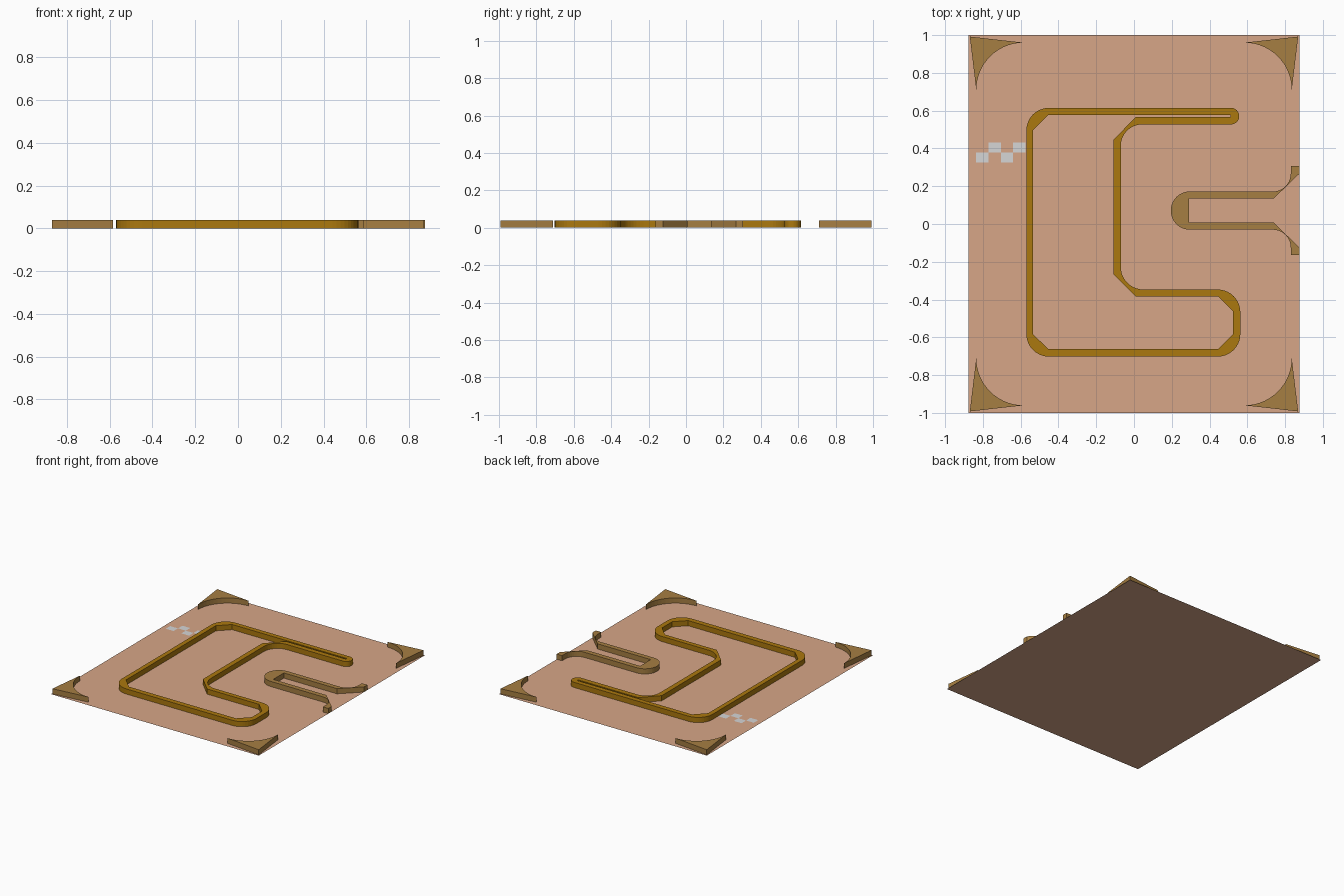
import bpy, bmesh, math
from mathutils import Vector

if "Cube" in bpy.data.objects:
    bpy.data.objects.remove(bpy.data.objects["Cube"])

WALL_H = 0.04


def material(name, rgb):
    lin = [(c / 255 / 12.92) if c < 11 else ((c / 255 + 0.055) / 1.055) ** 2.4 for c in rgb]
    m = bpy.data.materials.new(name)
    m.diffuse_color = (*lin, 1)
    m.use_nodes = True
    m.node_tree.nodes["Principled BSDF"].inputs["Base Color"].default_value = m.diffuse_color
    return m


SAND = material("sand", (215, 166, 135))
GOLD = material("golden wall", (171, 120, 14))
BROWN = material("brown wall", (166, 126, 66))
PALE = material("pale marking", (214, 214, 214))


def fillet(points, steps=10):
    """Outline from (x, y) or (x, y, radius) corners."""
    out, n = [], len(points)
    for i, p in enumerate(points):
        c = Vector(p[:2])
        r = p[2] if len(p) > 2 else 0
        if r == 0:
            out.append(c)
            continue
        a = (Vector(points[i - 1][:2]) - c).normalized()
        b = (Vector(points[(i + 1) % n][:2]) - c).normalized()
        half = a.angle(b) / 2
        centre = c + (a + b).normalized() * (r / math.sin(half))
        t = r / math.tan(half)
        v0, v1 = c + a * t - centre, c + b * t - centre
        sweep = v0.angle(v1)
        for k in range(steps + 1):
            f = k / steps
            out.append(centre + (v0 * math.sin((1 - f) * sweep) + v1 * math.sin(f * sweep)) / math.sin(sweep))
    return out


def extruded(name, loops, mat, z0=0.0005, z1=WALL_H):
    """Solid from outlines; a second outline becomes a hole."""
    cu = bpy.data.curves.new(name + "_outline", 'CURVE')
    cu.dimensions, cu.fill_mode, cu.extrude = '2D', 'BOTH', (z1 - z0) / 2
    for loop in loops:
        s = cu.splines.new('POLY')
        s.points.add(len(loop) - 1)
        for pt, v in zip(s.points, loop):
            pt.co = (v[0], v[1], 0, 1)
        s.use_cyclic_u = True
    tmp = bpy.data.objects.new(name + "_outline", cu)
    bpy.context.collection.objects.link(tmp)
    bpy.context.view_layer.update()
    ev = tmp.evaluated_get(bpy.context.evaluated_depsgraph_get())
    me = bpy.data.meshes.new_from_object(ev)
    bpy.data.objects.remove(tmp)
    bm = bmesh.new()
    bm.from_mesh(me)
    bmesh.ops.translate(bm, verts=bm.verts, vec=(0, 0, (z0 + z1) / 2))
    bmesh.ops.remove_doubles(bm, verts=bm.verts, dist=1e-5)
    bmesh.ops.recalc_face_normals(bm, faces=bm.faces)
    for f in bm.faces:
        f.material_index = 0
        f.smooth = False
    bm.to_mesh(me)
    bm.free()
    me.name = name
    me.materials.clear()
    me.materials.append(mat)
    ob = bpy.data.objects.new(name, me)
    bpy.context.collection.objects.link(ob)
    return ob


def flat_plate(name, rects, z, mat):
    bm = bmesh.new()
    for x0, y0, x1, y1 in rects:
        bm.faces.new([bm.verts.new((x, y, z)) for x, y in
                      ((x0, y0), (x1, y0), (x1, y1), (x0, y1))])
    me = bpy.data.meshes.new(name)
    bm.to_mesh(me)
    bm.free()
    me.materials.append(mat)
    bpy.context.collection.objects.link(bpy.data.objects.new(name, me))


# Ground sheet
flat_plate("ground", [(-0.875, -1, 0.875, 1)], 0, SAND)

# Checkered start line: four pale squares
W, H = 0.0655, 0.0535
flat_plate("start_line", [(-0.836 + i * W, 0.325 + (i % 2) * H,
                           -0.836 + (i + 1) * W, 0.325 + (i % 2 + 1) * H)
                          for i in range(4)], 0.002, PALE)

# Infield barrier: rounded outside, chamfered inside
outer = fillet([(-0.57, 0.615, 0.12), (0.557, 0.615, 0.0438), (0.557, 0.527, 0.0438),
                (-0.07, 0.527, 0.113), (-0.07, -0.347, 0.12), (0.563, -0.347, 0.12),
                (0.563, -0.702, 0.12), (-0.57, -0.702, 0.12)])
inner = fillet([(-0.454, 0.578), (0.512, 0.578), (0.512, 0.566), (0.008, 0.566),
                (-0.108, 0.446), (-0.108, -0.267), (0.008, -0.383), (0.446, -0.383),
                (0.525, -0.462), (0.525, -0.583), (0.446, -0.662), (-0.454, -0.662),
                (-0.535, -0.583), (-0.535, 0.497)])
extruded("infield_barrier", [outer, inner], GOLD)

# Hairpin barrier, mirrored about its middle line
MID = 0.071
half = [(0.875, 0.128), (0.74, 0.064), (0.292, 0.064)]
top = fillet([(0.875, MID + 0.235), (0.83, MID + 0.235), (0.83, MID + 0.101, 0.095),
              (0.195, MID + 0.101, 0.1), (0.195, MID - 0.101, 0.1),
              (0.83, MID - 0.101, 0.095), (0.83, MID - 0.235), (0.875, MID - 0.235),
              (0.875, MID - 0.195), (0.74, MID - 0.064), (0.292, MID - 0.064),
              (0.292, MID + 0.064), (0.74, MID + 0.064), (0.875, MID + 0.195)])
extruded("hairpin_barrier", [top], BROWN)

# Four corner barriers with a concave inner arc
R, CX, CY = 0.25, 0.585, 0.71
arc = [(CX + R * math.cos(a), CY + R * math.sin(a))
       for a in (math.radians(90 * k / 14) for k in range(15))]
for sx, side in ((-1, "left"), (1, "right")):
    for sy, end in ((-1, "front"), (1, "back")):
        pts = [(sx * x, sy * y) for x, y in arc + [(0.869, 0.992)]]
        extruded(f"corner_barrier_{end}_{side}", [pts], BROWN)
